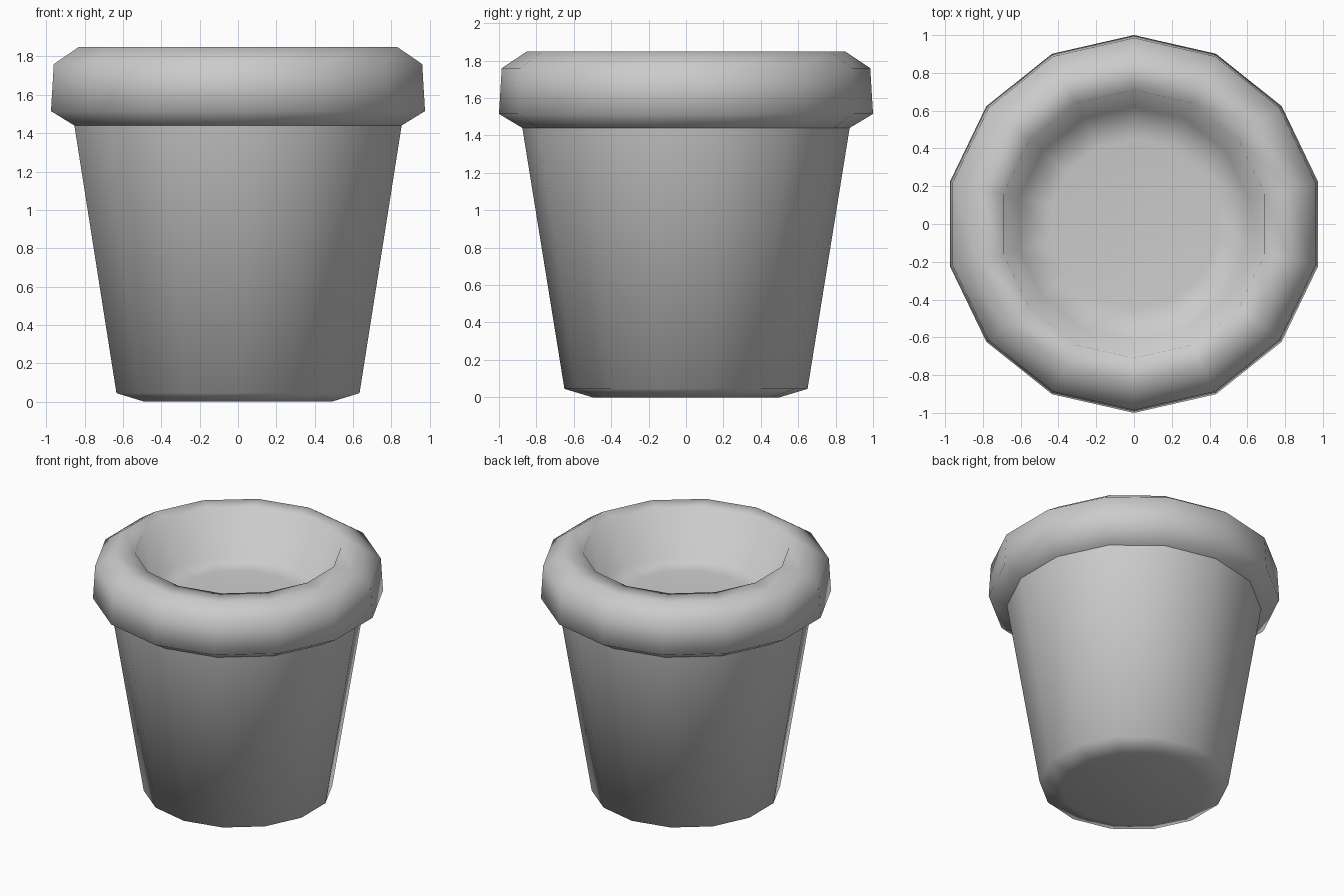
import bpy
import bmesh
from math import cos, sin, pi

SIDES = 14

if "Cube" in bpy.data.objects:
    bpy.data.objects.remove(bpy.data.objects["Cube"])

grey = bpy.data.materials.new("plain_grey")
grey.use_nodes = True
grey.diffuse_color = (0.6, 0.6, 0.6, 1)
grey.node_tree.nodes["Principled BSDF"].inputs["Base Color"].default_value = (0.6, 0.6, 0.6, 1)


def lathe(name, profile, cap_start=False, cap_end=False):
    """Revolve (radius, height) points, listed from the bottom outside inwards."""
    bm = bmesh.new()
    rings = []
    for r, z in profile:
        angles = [pi / 2 + 2 * pi * i / SIDES for i in range(SIDES)]
        rings.append([bm.verts.new((r * cos(a), r * sin(a), z)) for a in angles])
    for low, high in zip(rings, rings[1:]):
        for i in range(SIDES):
            j = (i + 1) % SIDES
            bm.faces.new((low[i], low[j], high[j], high[i]))
    if cap_start:
        bm.faces.new(rings[0][::-1])
    if cap_end:
        bm.faces.new(rings[-1])
    for face in bm.faces:
        face.smooth = True
    mesh = bpy.data.meshes.new(name)
    bm.to_mesh(mesh)
    bm.free()
    mesh.materials.append(grey)
    obj = bpy.data.objects.new(name, mesh)
    bpy.context.collection.objects.link(obj)
    return obj


# Tapered pot wall with a chamfered base
lathe("pot_body", [(0.5, 0), (0.65, 0.045), (0.875, 1.44)], cap_start=True)

# Rounded rim, running over the lip and down to the soil level inside
lathe("pot_rim_and_soil",
      [(0.875, 1.44), (1.0, 1.515), (0.985, 1.76), (0.85, 1.85),
       (0.71, 1.85), (0.62, 1.51), (0.45, 1.49)], cap_end=True)
